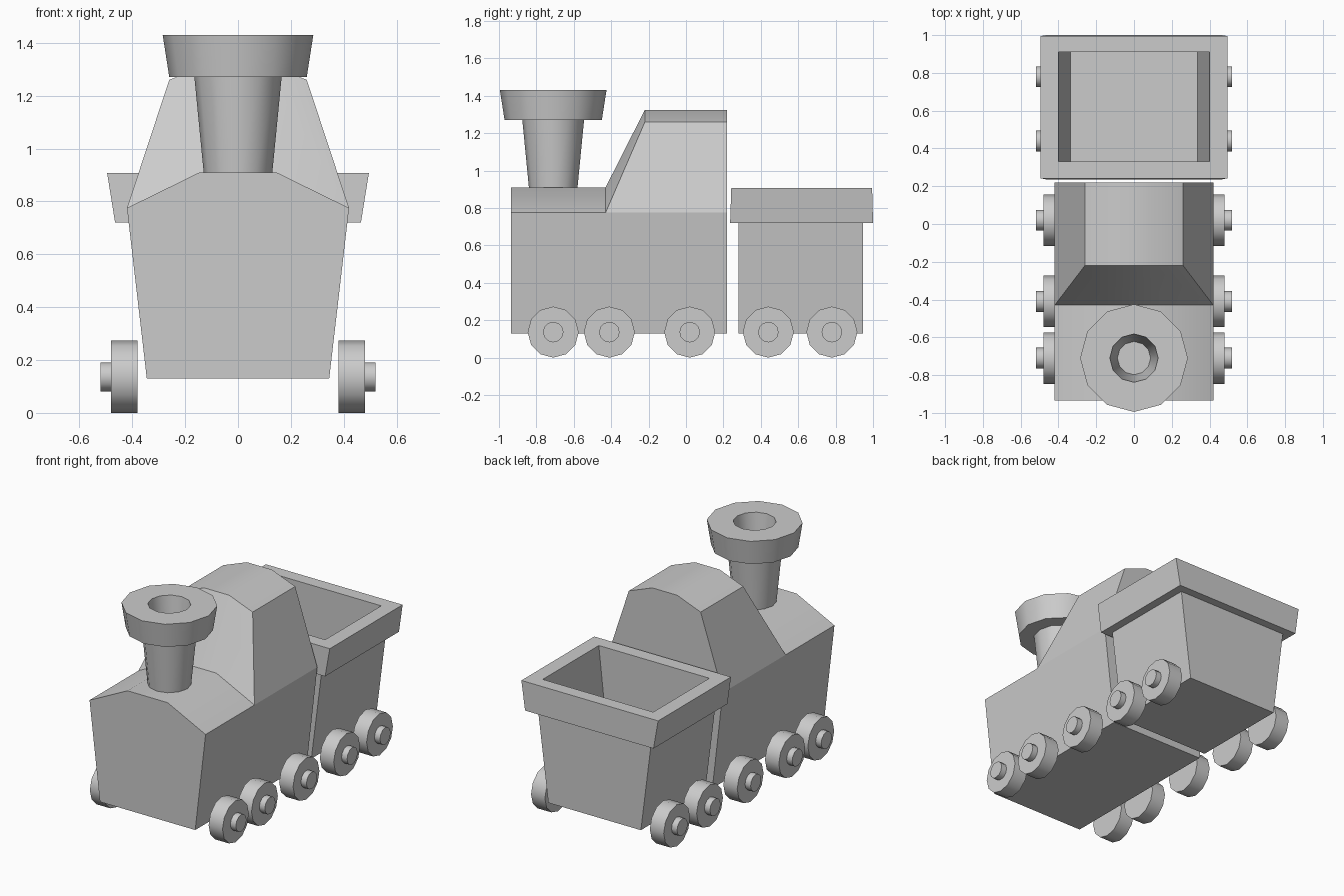
import bpy, bmesh, math

default = bpy.data.objects.get("Cube")
if default:
    bpy.data.objects.remove(default, do_unlink=True)

GREY = (0.6, 0.6, 0.6, 1.0)
grey = bpy.data.materials.new("plain grey")
grey.use_nodes = True
grey.diffuse_color = GREY
grey.node_tree.nodes["Principled BSDF"].inputs["Base Color"].default_value = GREY


def loft(name, rings):
    """Skin a chain of equal-length vertex rings and cap both ends."""
    bm = bmesh.new()
    loops = [[bm.verts.new(p) for p in ring] for ring in rings]
    n = len(loops[0])
    for a, b in zip(loops, loops[1:]):
        for i in range(n):
            j = (i + 1) % n
            bm.faces.new((a[i], a[j], b[j], b[i]))
    bm.faces.new(loops[0])
    bm.faces.new(loops[-1])
    bmesh.ops.recalc_face_normals(bm, faces=bm.faces[:])
    mesh = bpy.data.meshes.new(name)
    bm.to_mesh(mesh)
    bm.free()
    mesh.materials.append(grey)
    obj = bpy.data.objects.new(name, mesh)
    bpy.context.collection.objects.link(obj)
    bpy.ops.object.select_all(action='DESELECT')
    obj.select_set(True)
    bpy.context.view_layer.objects.active = obj
    bpy.ops.object.shade_smooth_by_angle(angle=math.radians(35))
    return obj


def circle(r, sides=12):
    return [(r * math.cos(2 * math.pi * i / sides), r * math.sin(2 * math.pi * i / sides))
            for i in range(sides)]


# Engine body: tapered sides with a faceted hood, drawn out along its length
section = [(-0.345, 0.13), (-0.42, 0.775), (-0.145, 0.91),
           (0.145, 0.91), (0.42, 0.775), (0.345, 0.13)]
loft("engine_body", [[(x, y, z) for x, z in section] for y in (-0.935, 0.22)])

# Cab: side profile lofted across the width, base follows the hood
stations = [(-0.42, 0.775, -0.26, 1.26), (-0.145, 0.91, -0.09, 1.325),
            (0.145, 0.91, 0.09, 1.325), (0.42, 0.775, 0.26, 1.26)]
loft("cab", [[(bx, -0.43, bz), (bx, 0.22, bz), (tx, 0.22, tz), (tx, -0.22, tz)]
             for bx, bz, tx, tz in stations])

# Chimney: stem, flared cap and tapered hole in one turned profile
chimney = [(0.128, 0.89), (0.165, 1.27), (0.26, 1.27),
           (0.285, 1.43), (0.128, 1.43), (0.088, 1.08)]
loft("chimney", [[(x, y - 0.71, z) for x, y in circle(r)] for r, z in chimney])

# Wagon: tapered tub, overhanging rim and hollow inside (half width, y front, y back, z)
tub = [(0.335, 0.28, 0.945, 0.13), (0.41, 0.28, 0.945, 0.72),
       (0.465, 0.236, 1.0, 0.72), (0.495, 0.242, 0.995, 0.907),
       (0.40, 0.33, 0.91, 0.907), (0.335, 0.33, 0.91, 0.30)]
loft("wagon", [[(-w, a, z), (w, a, z), (w, b, z), (-w, b, z)] for w, a, b, z in tub])

# Wheels with hubs, five per side
wheel = [(0.38, 0.1365), (0.48, 0.1365), (0.48, 0.055), (0.52, 0.055)]
for label, side in (("left", 1), ("right", -1)):
    for k, cy in enumerate((-0.71, -0.41, 0.02, 0.44, 0.78), 1):
        loft(f"{label}_wheel_{k}",
             [[(side * x, cy + u, 0.1365 + v) for u, v in circle(r)] for x, r in wheel])
